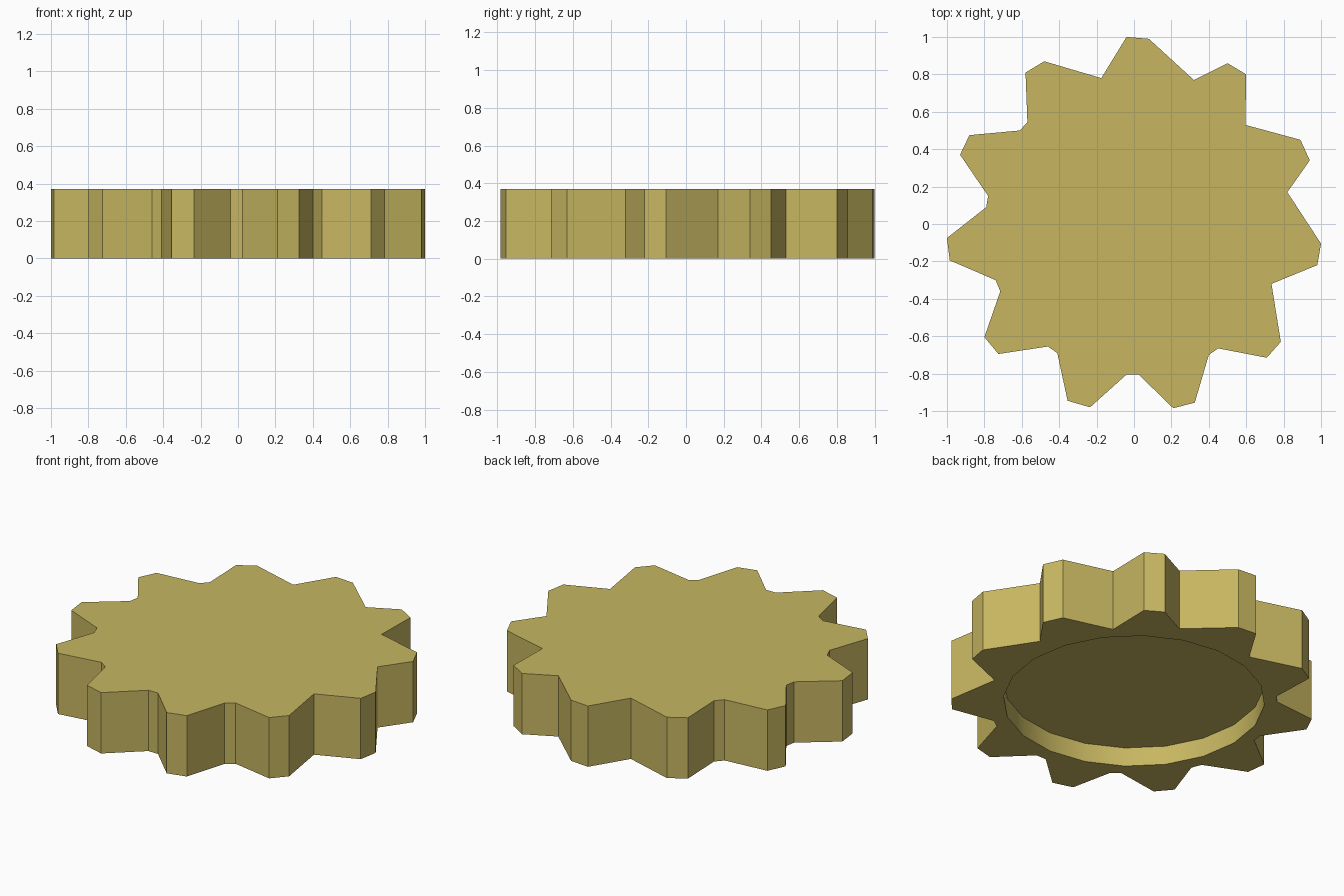
import bpy, bmesh, math

if "Cube" in bpy.data.objects:
    bpy.data.objects.remove(bpy.data.objects["Cube"])

HEIGHT = 0.37
RECESS_RADIUS, RECESS_DEPTH, RECESS_SIDES = 0.72, 0.115, 20

# Irregular eleven-toothed outline, clockwise from the top tooth
OUTLINE = [
    (-0.04, 1.0), (0.08, 0.99), (0.32, 0.77), (0.50, 0.86), (0.60, 0.80),
    (0.595, 0.53), (0.89, 0.45), (0.94, 0.34), (0.82, 0.17), (1.0, -0.105),
    (0.98, -0.22), (0.735, -0.32), (0.785, -0.63), (0.71, -0.715),
    (0.45, -0.665), (0.40, -0.70), (0.325, -0.955), (0.21, -0.985),
    (0.025, -0.805), (-0.04, -0.805), (-0.235, -0.98), (-0.355, -0.945),
    (-0.41, -0.69), (-0.46, -0.655), (-0.725, -0.695), (-0.80, -0.605),
    (-0.715, -0.36), (-0.74, -0.30), (-0.985, -0.195), (-1.0, -0.075),
    (-0.79, 0.09), (-0.78, 0.15), (-0.93, 0.37), (-0.88, 0.475),
    (-0.61, 0.50), (-0.57, 0.545), (-0.58, 0.81), (-0.48, 0.87), (-0.175, 0.78),
]
CIRCLE = [(RECESS_RADIUS * math.cos(2 * math.pi * i / RECESS_SIDES),
           RECESS_RADIUS * math.sin(2 * math.pi * i / RECESS_SIDES))
          for i in range(RECESS_SIDES)]

bm = bmesh.new()


def ring(points, z):
    return [bm.verts.new((x, y, z)) for x, y in points]


def wall(low, high):
    n = len(low)
    return [bm.faces.new((low[i], low[(i + 1) % n], high[(i + 1) % n], high[i]))
            for i in range(n)]


def loop_edges(verts):
    return [bm.edges.get((v, verts[(i + 1) % len(verts)])) for i, v in enumerate(verts)]


# Toothed side wall and flat top
outer_low, outer_high = ring(OUTLINE, 0), ring(OUTLINE, HEIGHT)
wall(outer_low, outer_high)
bm.faces.new(outer_high)

# Round recess in the underside
inner_low, inner_high = ring(CIRCLE, 0), ring(CIRCLE, RECESS_DEPTH)
for f in wall(inner_low, inner_high):
    f.smooth = True
bm.faces.new(inner_high)
for e in loop_edges(inner_low) + loop_edges(inner_high):
    e.smooth = False

# Underside between the teeth and the recess
bmesh.ops.triangle_fill(bm, use_beauty=True, normal=(0, 0, -1),
                        edges=loop_edges(outer_low) + loop_edges(inner_low))
bmesh.ops.recalc_face_normals(bm, faces=bm.faces)

mesh = bpy.data.meshes.new("toothed_cap")
bm.to_mesh(mesh)
bm.free()

# Single olive gold colour
mat = bpy.data.materials.new("olive gold")
mat.diffuse_color = (0.57, 0.47, 0.12, 1)
mat.use_nodes = True
mat.node_tree.nodes["Principled BSDF"].inputs["Base Color"].default_value = mat.diffuse_color
mesh.materials.append(mat)
bpy.context.collection.objects.link(bpy.data.objects.new("toothed_cap", mesh))
